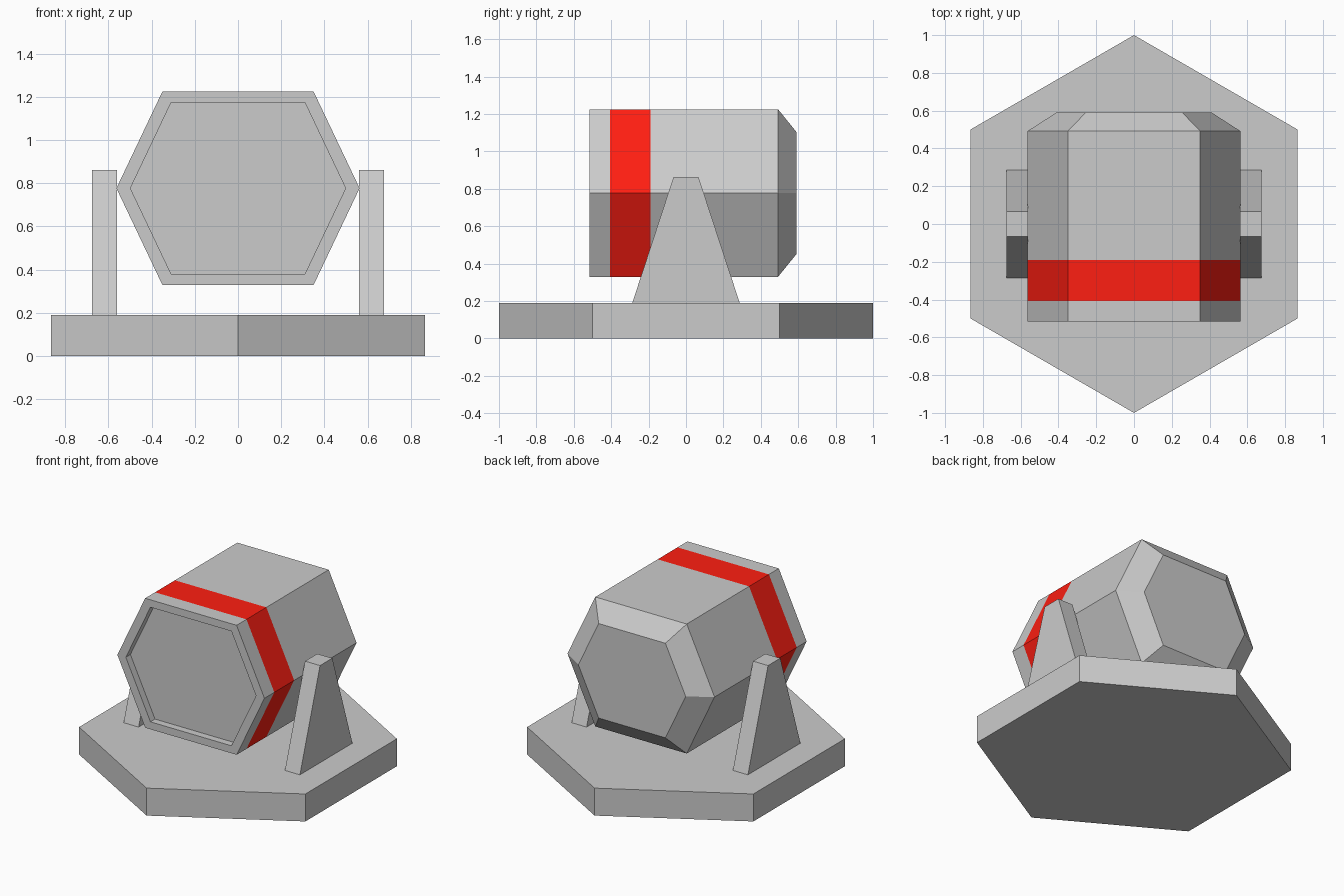
import bpy
import bmesh

if "Cube" in bpy.data.objects:
    bpy.data.objects.remove(bpy.data.objects["Cube"])


def finish(name, bm, materials=()):
    """Turn a bmesh into a named object with outward normals."""
    bmesh.ops.recalc_face_normals(bm, faces=bm.faces)
    mesh = bpy.data.meshes.new(name)
    bm.to_mesh(mesh)
    bm.free()
    for mat in materials:
        mesh.materials.append(mat)
    obj = bpy.data.objects.new(name, mesh)
    bpy.context.collection.objects.link(obj)
    return obj


def loft(bm, rings):
    """Skin a list of point rings and cap both ends; returns side faces per span."""
    loops = [[bm.verts.new(p) for p in ring] for ring in rings]
    spans = []
    for a, b in zip(loops, loops[1:]):
        n = len(a)
        spans.append([bm.faces.new((a[i], a[(i + 1) % n], b[(i + 1) % n], b[i]))
                      for i in range(n)])
    bm.faces.new(loops[0])
    bm.faces.new(loops[-1])
    return spans


# Hexagonal base plate
bpy.ops.mesh.primitive_cylinder_add(vertices=6, radius=1, depth=0.19,
                                    location=(0, 0, 0.095))
bpy.context.object.name = "base_plate"

# Materials for the drum
grey = bpy.data.materials.new("grey")
grey.diffuse_color = (0.8, 0.8, 0.8, 1)
grey.use_nodes = True
grey.node_tree.nodes["Principled BSDF"].inputs["Base Color"].default_value = grey.diffuse_color
red = bpy.data.materials.new("red")
red.diffuse_color = (1.0, 0.013, 0.006, 1)
red.use_nodes = True
red.node_tree.nodes["Principled BSDF"].inputs["Base Color"].default_value = red.diffuse_color

# Hexagonal drum: recessed front, red band, tapered back
CENTRE_Z = 0.777
HEX = [(0.563, 0), (0.35, 0.448), (-0.35, 0.448),
       (-0.563, 0), (-0.35, -0.448), (0.35, -0.448)]
SECTIONS = [(-0.465, 0.885), (-0.515, 0.885), (-0.515, 1), (-0.407, 1),
            (-0.19, 1), (0.492, 1), (0.59, 0.73)]
bm = bmesh.new()
spans = loft(bm, [[(x * s, y, CENTRE_Z + z * s) for x, z in HEX]
                  for y, s in SECTIONS])
for face in spans[3]:
    face.material_index = 1
finish("drum", bm, (grey, red))

# Tapered side supports, mirrored across x
PROFILE = [(-0.287, 0.19), (0.287, 0.19), (0.067, 0.862), (-0.067, 0.862)]
bm = bmesh.new()
loft(bm, [[(x, y, z) for y, z in PROFILE] for x in (0.56, 0.675)])
supports = finish("side_supports", bm)
mirror = supports.modifiers.new("mirror", 'MIRROR')
mirror.use_mirror_merge = False
